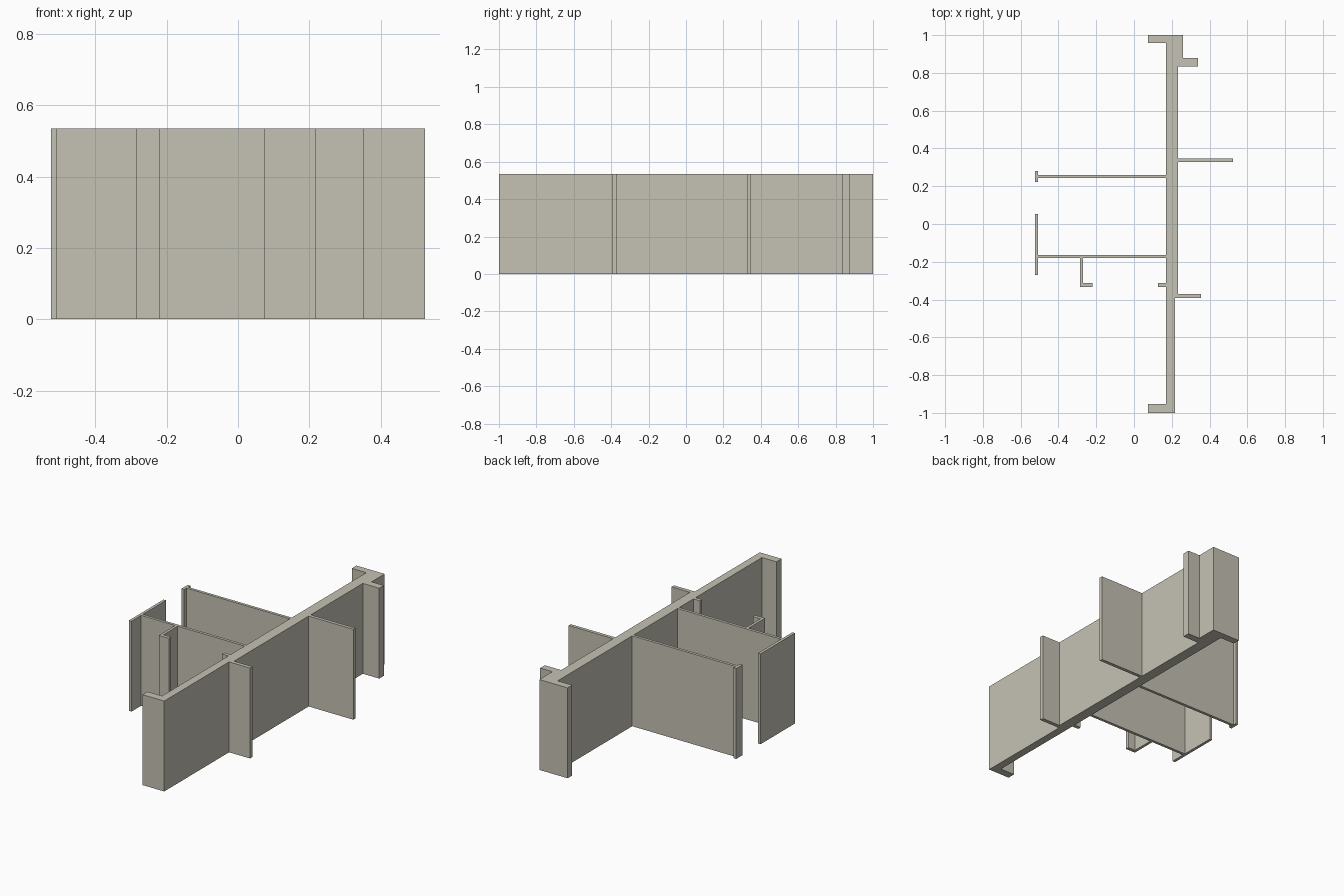
import bpy
import bmesh

if "Cube" in bpy.data.objects:
    bpy.data.objects.remove(bpy.data.objects["Cube"])

HEIGHT = 0.535

stone = bpy.data.materials.new("warm_grey_plaster")
stone.diffuse_color = (0.56, 0.54, 0.456, 1.0)
stone.use_nodes = True
stone.node_tree.nodes["Principled BSDF"].inputs["Base Color"].default_value = stone.diffuse_color


def wall(name, outline):
    """Extrude a floor-plan outline to full wall height."""
    bm = bmesh.new()
    base = bm.faces.new([bm.verts.new((x, y, 0)) for x, y in outline])
    top = bmesh.ops.extrude_face_region(bm, geom=[base])["geom"]
    verts = [v for v in top if isinstance(v, bmesh.types.BMVert)]
    bmesh.ops.translate(bm, verts=verts, vec=(0, 0, HEIGHT))
    bmesh.ops.recalc_face_normals(bm, faces=bm.faces)
    mesh = bpy.data.meshes.new(name)
    bm.to_mesh(mesh)
    bm.free()
    mesh.materials.append(stone)
    obj = bpy.data.objects.new(name, mesh)
    bpy.context.collection.objects.link(obj)
    return obj


def slab(name, x0, x1, y0, y1):
    """Straight rectangular wall."""
    return wall(name, [(x0, y0), (x1, y0), (x1, y1), (x0, y1)])


# Long spine wall with returns at both ends and a thicker rear pier
wall("spine_wall", [
    (0.075, -1.0), (0.217, -1.0), (0.217, -0.393), (0.233, -0.393),
    (0.233, 0.835), (0.26, 0.835), (0.26, 1.0), (0.075, 1.0),
    (0.075, 0.957), (0.17, 0.957), (0.17, -0.953), (0.075, -0.953)])

# Fins on the right side of the spine
slab("rear_right_stub", 0.26, 0.34, 0.835, 0.878)
slab("middle_right_wall", 0.233, 0.525, 0.328, 0.348)
slab("front_right_stub", 0.233, 0.354, -0.393, -0.37)

# Small nib on the left side of the spine
slab("left_nib", 0.127, 0.17, -0.333, -0.312)


def tee_wall(name, y0, y1, cap0, cap1):
    """Partition running left from the spine, ending in a cross wall."""
    tip, inner, root = -0.525, -0.508, 0.17
    wall(name, [(root, y0), (root, y1), (inner, y1), (inner, cap1),
                (tip, cap1), (tip, cap0), (inner, cap0), (inner, y0)])


tee_wall("rear_left_partition", 0.243, 0.26, 0.222, 0.28)
tee_wall("front_left_partition", -0.18, -0.163, -0.27, 0.053)

# Hooked return hanging off the front partition
wall("hooked_return", [
    (-0.285, -0.18), (-0.285, -0.333), (-0.22, -0.333),
    (-0.22, -0.312), (-0.269, -0.312), (-0.269, -0.18)])
